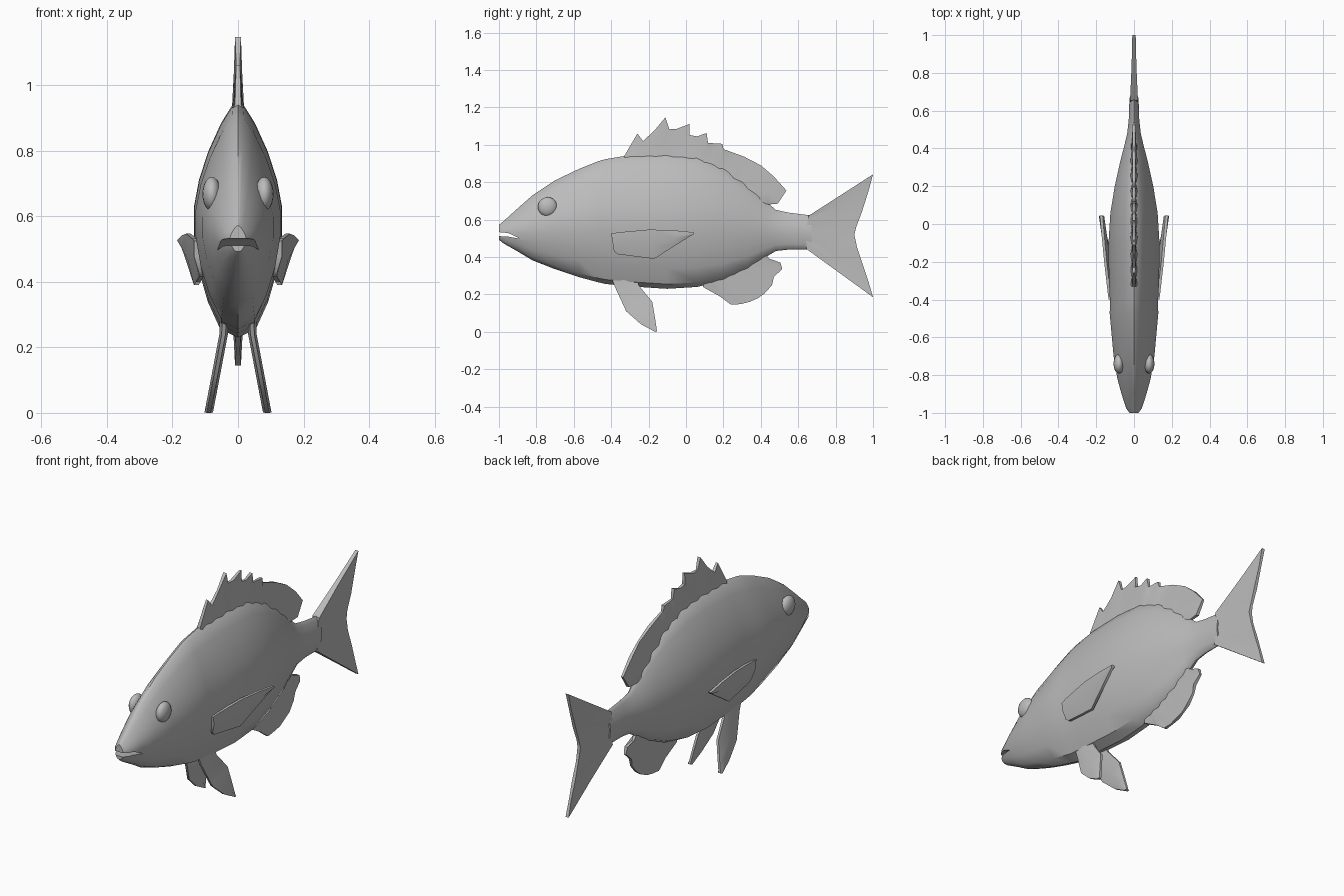
import bpy, bmesh, math
from mathutils import Vector

if "Cube" in bpy.data.objects:
    bpy.data.objects.remove(bpy.data.objects["Cube"])

grey = bpy.data.materials.new("plain grey")
grey.diffuse_color = (0.5, 0.5, 0.5, 1)
grey.use_nodes = True
grey.node_tree.nodes["Principled BSDF"].inputs["Base Color"].default_value = grey.diffuse_color


def finish(name, bm, angle=40, mirror=False):
    bmesh.ops.recalc_face_normals(bm, faces=bm.faces)
    me = bpy.data.meshes.new(name)
    bm.to_mesh(me)
    bm.free()
    ob = bpy.data.objects.new(name, me)
    bpy.context.collection.objects.link(ob)
    me.materials.append(grey)
    smooth(ob, angle)
    if mirror:
        m = ob.modifiers.new("other side", 'MIRROR')
        m.use_mirror_merge = False
    return ob


def smooth(ob, angle):
    bpy.ops.object.select_all(action='DESELECT')
    ob.select_set(True)
    bpy.context.view_layer.objects.active = ob
    bpy.ops.object.shade_smooth_by_angle(angle=math.radians(angle))


def resample(pts, n):
    """n points evenly spread along a polyline."""
    pts = [Vector(p) for p in pts]
    out = []
    for i in range(n):
        t = i / (n - 1) * (len(pts) - 1)
        k = min(int(t), len(pts) - 2)
        out.append(pts[k].lerp(pts[k + 1], t - k))
    return out


def fin(name, a, b, thick, x_at=lambda y, z: 0, ridge=1.0, angle=40, mirror=False):
    """Membrane between edges a and b in (y, z), half thickness given across it."""
    n, k = len(a), len(thick)
    bm = bmesh.new()
    grid = {}
    for s in (1, -1):
        for i in range(n):
            for j in range(k):
                y, z = Vector(a[i]).lerp(Vector(b[i]), j / (k - 1))
                t = thick[j] * (ridge if i % 2 else 1)
                grid[s, i, j] = bm.verts.new((x_at(y, z) + s * t, y, z))
        for i in range(n - 1):
            for j in range(k - 1):
                bm.faces.new([grid[s, i, j], grid[s, i + 1, j],
                              grid[s, i + 1, j + 1], grid[s, i, j + 1]])
    rim = [(i, 0) for i in range(n)] + [(n - 1, j) for j in range(1, k)]
    rim += [(i, k - 1) for i in range(n - 2, -1, -1)] + [(0, j) for j in range(k - 2, 0, -1)]
    for p, q in zip(rim, rim[1:] + rim[:1]):
        bm.faces.new([grid[1, *p], grid[1, *q], grid[-1, *q], grid[-1, *p]])
    return finish(name, bm, angle, mirror)


# body: stations of y, bottom, top, half width
stations = [
    (-1.0, .492, .572, .024), (-.975, .472, .592, .042), (-.9, .43, .66, .066),
    (-.82, .382, .73, .088), (-.7, .335, .81, .108), (-.57, .292, .872, .12),
    (-.47, .265, .912, .129), (-.43, .256, .923, .126), (-.3, .243, .945, .133),
    (-.1, .23, .95, .135), (.06, .24, .935, .125), (.2, .275, .88, .102),
    (.33, .335, .79, .073), (.42, .395, .705, .05), (.48, .432, .652, .036),
    (.55, .44, .637, .028), (.67, .44, .622, .024)]
# half section: share of width, share of height
half = [(0, 1), (.13, .985), (.38, .91), (.67, .79), (.88, .67), (1, .55),
        (1, .42), (.88, .28), (.68, .15), (.4, .035), (0, 0)]
ring = half + [(-x, z) for x, z in half[-2:0:-1]]
bm = bmesh.new()
loops = [[bm.verts.new((x * w, y, lo + z * (hi - lo))) for x, z in ring]
         for y, lo, hi, w in stations]
for p, q in zip(loops, loops[1:]):
    for i in range(len(ring)):
        j = (i + 1) % len(ring)
        bm.faces.new([p[i], p[j], q[j], q[i]])
bm.faces.new(loops[0])
bm.faces.new(loops[-1])
body = finish("body", bm)

# mouth: wedge cut out of the snout
bm = bmesh.new()
wedge = [[bm.verts.new((x, y, z)) for y, z in
          ((-1.05, .538), (-.95, .528), (-.885, .497), (-.95, .509), (-1.05, .514))]
         for x in (-.2, .2)]
for i in range(5):
    j = (i + 1) % 5
    bm.faces.new([wedge[0][i], wedge[0][j], wedge[1][j], wedge[1][i]])
bm.faces.new(wedge[0])
bm.faces.new(wedge[1])
cutter = finish("mouth_cutter", bm)
cutter.hide_render = True
cut = body.modifiers.new("mouth", 'BOOLEAN')
cut.operation, cut.solver, cut.object = 'DIFFERENCE', 'EXACT', cutter
bpy.context.view_layer.objects.active = body
bpy.ops.object.modifier_apply(modifier="mouth")
bpy.data.objects.remove(cutter)
smooth(body, 40)

# eyes
bm = bmesh.new()
bmesh.ops.create_uvsphere(bm, u_segments=16, v_segments=10, radius=.052)
for v in bm.verts:
    v.co = Vector((.08 + v.co.x * .55, -.74 + v.co.y, .668 + v.co.z))
finish("eyes", bm, 60, mirror=True)

# dorsal fin: spiny front, soft rounded back
tips = [(-.33, .94), (-.26, 1.06), (-.23, 1.02), (-.17, 1.075), (-.11, 1.147), (-.09, 1.085),
        (-.05, 1.085), (.02, 1.112), (.02, 1.052), (.06, 1.045), (.11, 1.063), (.118, 1.01),
        (.195, 1.005), (.2, .977), (.31, .937), (.40, .89), (.47, .83),
        (.537, .755), (.49, .685), (.435, .68)]
base = resample([(-.33, .92), (-.2, .92), (-.06, .92), (.08, .9), (.2, .85),
                 (.32, .77), (.42, .67)], len(tips))
fin("dorsal_fin", base, tips, (.019, .013, .009), ridge=.65)

# anal fin
tips = [(.09, .24), (.18, .19), (.24, .145), (.29, .148), (.34, .16), (.385, .18), (.42, .205),
        (.46, .25), (.47, .295), (.515, .335), (.505, .37), (.445, .38)]
base = resample([(.1, .28), (.25, .33), (.42, .43)], len(tips))
fin("anal_fin", base, tips, (.018, .013, .009), ridge=.65)

# tail fin
tips = [(1, .842), (.975, .75), (.94, .64), (.91, .56), (.9, .52),
        (.915, .45), (.945, .36), (.975, .27), (1, .185)]
base = resample([(.655, .62), (.64, .53), (.645, .442)], len(tips))
fin("tail_fin", base, tips, (.021, .013, .009), ridge=.75)

# pectoral fins, flaring outward and back
fin("pectoral_fins",
    [(-.40, .525), (-.36, .532), (-.195, .547), (-.06, .542), (.045, .532)],
    [(-.385, .43), (-.365, .415), (-.17, .39), (-.06, .46), (.04, .522)],
    (.007, .014, .007), lambda y, z: .138 + .1 * (y + .2) + .17 * (z - .47),
    angle=50, mirror=True)

# pelvic fins, splayed below the belly
fin("pelvic_fins",
    [(-.40, .29), (-.38, .24), (-.32, .11), (-.24, .04), (-.165, 0)],
    [(-.30, .36), (-.25, .245), (-.18, .16), (-.165, .07), (-.155, .003)],
    (.006, .013, .006), lambda y, z: .042 + .19 * max(0, .25 - z),
    angle=50, mirror=True)
